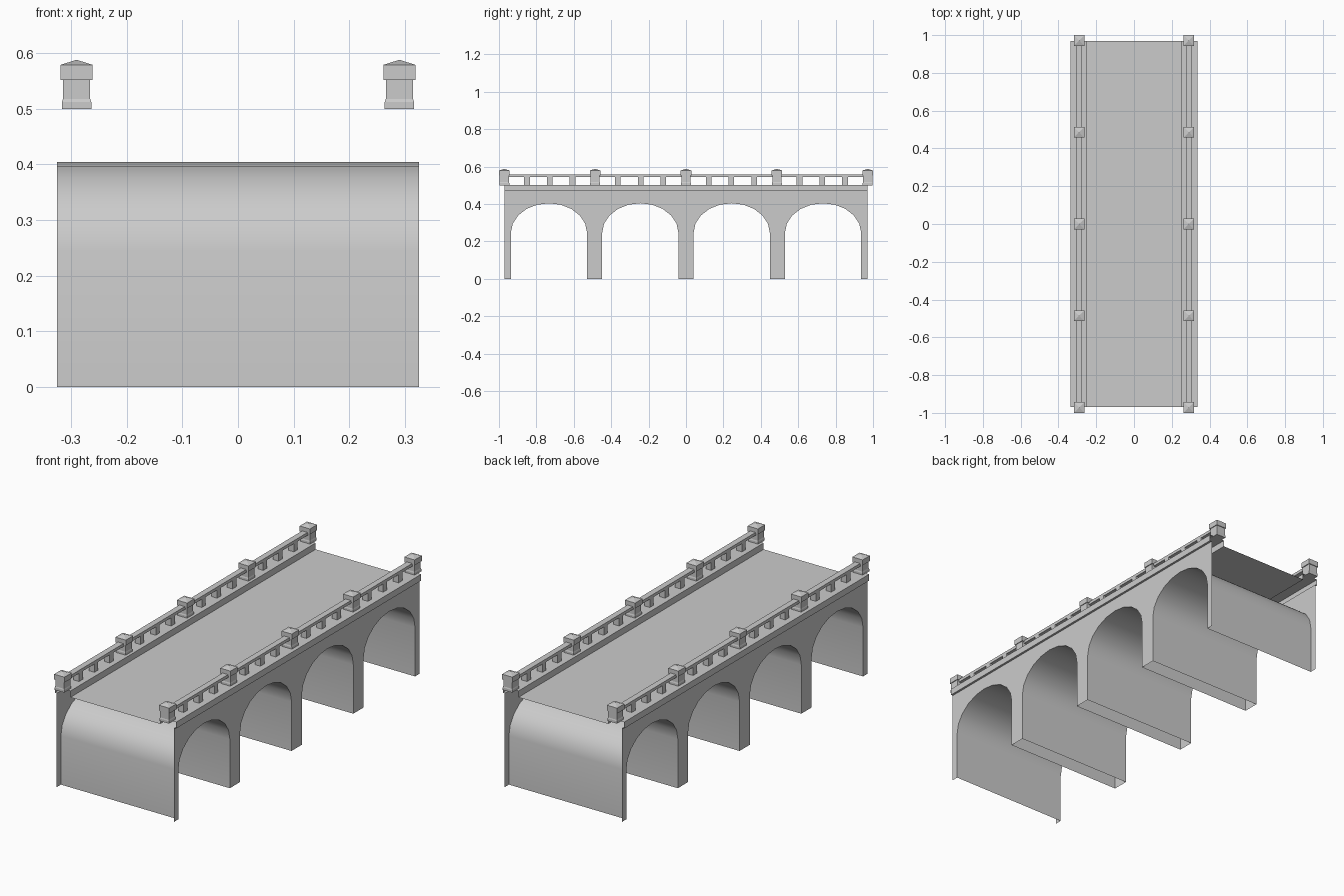
import bpy, bmesh, math
from mathutils import Vector

cube = bpy.data.objects.get("Cube")
if cube:
    bpy.data.objects.remove(cube, do_unlink=True)

stone = bpy.data.materials.new("grey stone")
stone.use_nodes = True
GREY = (0.6, 0.6, 0.6, 1)
stone.diffuse_color = GREY
stone.node_tree.nodes["Principled BSDF"].inputs["Base Color"].default_value = GREY

END = 0.97              # half length of the walls
WALL = 0.325            # half width at the walls
DECK, KERB = 0.47, 0.502
RAIL_X = 0.29
POST_STEP = 0.4857
ARCH_STEP, ARCH_HALF = 0.4885, 0.204
SPRING, RISE, SEGMENTS = 0.245, 0.159, 10


def finish(name, bm):
    mesh = bpy.data.meshes.new(name)
    bm.to_mesh(mesh)
    bm.free()
    mesh.materials.append(stone)
    obj = bpy.data.objects.new(name, mesh)
    bpy.context.collection.objects.link(obj)
    return obj


def sweep(name, path, direction, closed=False):
    """Open sheet made by sweeping a path along a direction."""
    bm = bmesh.new()
    step = Vector(direction)
    a = [bm.verts.new(p) for p in path]
    b = [bm.verts.new(Vector(p) + step) for p in path]
    n = len(path)
    for i in range(n if closed else n - 1):
        j = (i + 1) % n
        bm.faces.new((a[i], a[j], b[j], b[i]))
    return finish(name, bm)


def square_stack(name, x, y, levels, tip=None):
    """Square column through (half width, height) levels, with an optional peak."""
    bm = bmesh.new()
    rings = [[bm.verts.new((x + sx * h, y + sy * h, z))
              for sx, sy in ((-1, -1), (1, -1), (1, 1), (-1, 1))] for h, z in levels]
    for low, high in zip(rings, rings[1:]):
        for i in range(4):
            j = (i + 1) % 4
            bm.faces.new((low[i], low[j], high[j], high[i]))
    bm.faces.new(rings[0][::-1])
    if tip:
        peak = bm.verts.new((x, y, tip))
        for i in range(4):
            bm.faces.new((rings[-1][i], rings[-1][(i + 1) % 4], peak))
    return finish(name, bm)


def arch_profile(centre):
    """Arch opening from foot to foot as (y, z)."""
    curve = [(centre - ARCH_HALF * math.cos(math.pi * i / SEGMENTS),
              SPRING + RISE * math.sin(math.pi * i / SEGMENTS)) for i in range(SEGMENTS + 1)]
    return [(centre - ARCH_HALF, 0)] + curve + [(centre + ARCH_HALF, 0)]


arches = [arch_profile((i - 1.5) * ARCH_STEP) for i in range(4)]

# Arch soffits together with the pier faces
for i, arch in enumerate(arches):
    soffit = sweep(f"arch_soffit_{i + 1}", [(-WALL, y, z) for y, z in arch], (2 * WALL, 0, 0))
    bpy.ops.object.select_all(action="DESELECT")
    soffit.select_set(True)
    bpy.context.view_layer.objects.active = soffit
    bpy.ops.object.shade_smooth_by_angle(angle=math.radians(40))

# Roadway
sweep("deck", [(-0.249, -END, DECK), (0.249, -END, DECK)], (0, 2 * END, 0))

for side, s in (("left", 1), ("right", -1)):
    # Side wall pierced by the arches
    outline = [(-END, DECK), (-END, 0)] + sum(arches, []) + [(END, 0), (END, DECK)]
    bm = bmesh.new()
    verts = [bm.verts.new((s * WALL, y, z)) for y, z in outline]
    bm.faces.new(verts if s > 0 else verts[::-1])
    finish(f"{side}_wall", bm)

    # Kerb with a small outer overhang
    kerb = [(WALL, DECK), (0.336, DECK), (0.336, KERB), (0.249, KERB), (0.249, DECK)]
    path = [(s * x, -END, z) for x, z in kerb]
    sweep(f"{side}_kerb", path[::-s], (0, 2 * END, 0))

    # Handrail
    rail = [(-0.015, 0.543), (0.015, 0.543), (0.015, 0.558), (-0.015, 0.558)]
    sweep(f"{side}_handrail", [(s * RAIL_X + x, -END, z) for x, z in rail][::-1],
          (0, 2 * END, 0), closed=True)

    # Posts with peaked caps, and three balusters per bay
    for k in range(-2, 3):
        y = k * POST_STEP
        square_stack(f"{side}_post_{k + 3}", s * RAIL_X, y,
                     [(0.0265, KERB - 0.002), (0.0265, 0.512), (0.0245, 0.518), (0.0245, 0.552),
                      (0.0285, 0.552), (0.0285, 0.579)], tip=0.588)
        if k < 2:
            for b in (1, 2, 3):
                square_stack(f"{side}_baluster_{k + 3}_{b}", s * RAIL_X, y + b * POST_STEP / 4,
                             [(0.015, KERB), (0.015, 0.543)])
